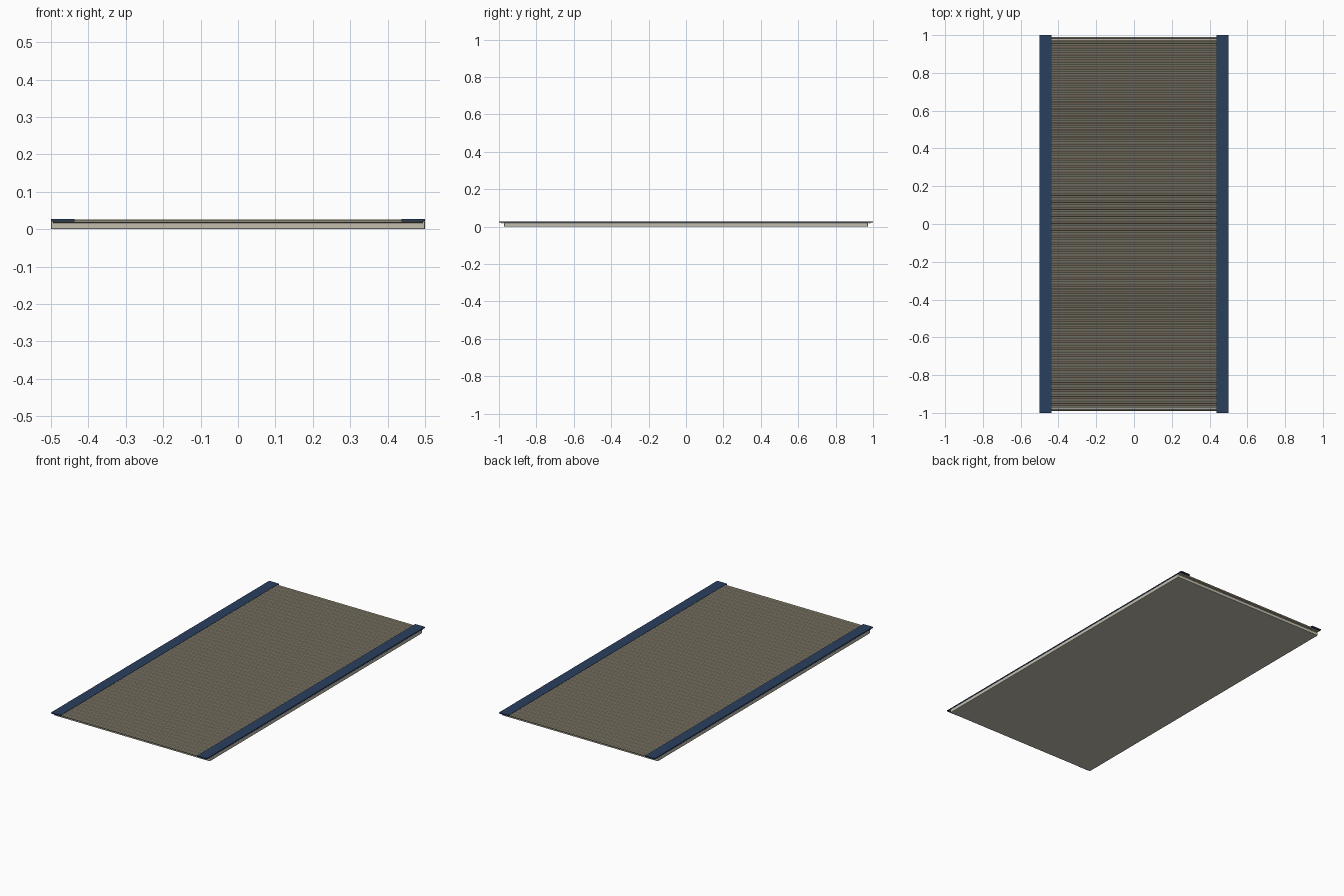
import bpy, math

if "Cube" in bpy.data.objects:
    bpy.data.objects.remove(bpy.data.objects["Cube"])


def material(name, r, g, b):
    m = bpy.data.materials.new(name)
    m.diffuse_color = (r, g, b, 1)
    m.use_nodes = True
    m.node_tree.nodes["Principled BSDF"].inputs["Base Color"].default_value = m.diffuse_color
    return m


core_mat = material("straw_core", 0.54, 0.51, 0.43)
rush_mats = [material("rush_beige", 0.50, 0.44, 0.33),
             material("rush_green", 0.46, 0.45, 0.33),
             material("rush_tan", 0.45, 0.36, 0.26)]
navy = material("navy_cloth", 0.022, 0.05, 0.11)


def box(name, size, loc, mat, bevel):
    bpy.ops.mesh.primitive_cube_add(size=1, location=loc)
    ob = bpy.context.object
    ob.name = name
    ob.scale = size
    bpy.ops.object.transform_apply(location=False, rotation=False, scale=True)
    ob.data.materials.append(mat)
    mod = ob.modifiers.new("edge", 'BEVEL')
    mod.width = bevel
    mod.segments = 2
    return ob


# Straw core, a little shorter than the woven cover
box("mat_core", (1.0, 1.945, 0.021), (0, 0, 0.0105), core_mat, 0.003)

# Woven rush cover: fine rods laid side by side across the mat
count, sides, radius, half = 160, 8, 0.0056, 0.495
pitch = 1.98 / count
verts, faces, slots = [], [], []
for i in range(count):
    y = -0.99 + (i + 0.5) * pitch
    b = len(verts)
    for x in (-half, half):
        for k in range(sides):
            a = 2 * math.pi * (k + 0.5) / sides
            verts.append((x, y + radius * math.cos(a), 0.0215 + radius * math.sin(a)))
    for k in range(sides):
        n = (k + 1) % sides
        faces.append((b + k, b + n, b + sides + n, b + sides + k))
    faces.append(tuple(b + k for k in reversed(range(sides))))
    faces.append(tuple(b + sides + k for k in range(sides)))
    slots += [i % 3] * (sides + 2)
mesh = bpy.data.meshes.new("woven_cover")
mesh.from_pydata(verts, [], faces)
for m in rush_mats:
    mesh.materials.append(m)
mesh.polygons.foreach_set("material_index", slots)
mesh.update()
cover = bpy.data.objects.new("woven_cover", mesh)
bpy.context.collection.objects.link(cover)

# Cloth border strips along both long sides
for side, label in ((-1, "left"), (1, "right")):
    box("border_" + label, (0.063, 2.0, 0.007), (side * 0.4685, 0, 0.0245), navy, 0.001)
